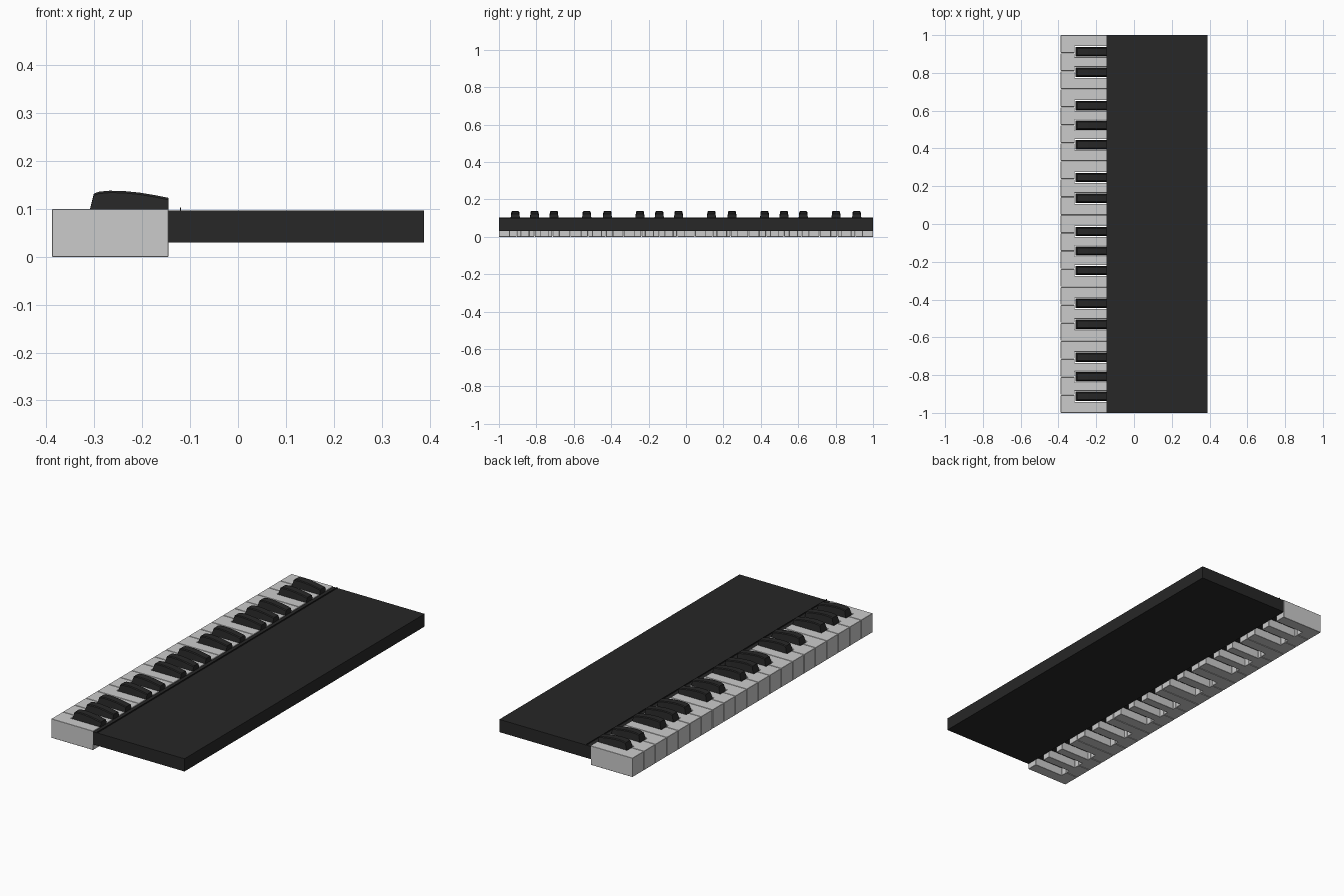
import bpy, bmesh

if "Cube" in bpy.data.objects:
    bpy.data.objects.remove(bpy.data.objects["Cube"])

N = 21                       # white keys, three octaves starting on the fourth note
STEP = 2.0 / N
FRONT, BACK, NOTCH = -0.388, -0.145, -0.315
SLOT = 0.029                 # half width of the slot around a black key
# black key after white key i (mod 7) -> sideways offset from the key boundary
SHARPS = {0: -0.008, 1: 0.0, 2: 0.008, 4: -0.007, 5: 0.008}


def material(name, c):
    m = bpy.data.materials.new(name)
    m.diffuse_color = (c, c, c, 1)
    m.use_nodes = True
    m.node_tree.nodes["Principled BSDF"].inputs["Base Color"].default_value = m.diffuse_color
    return m


dark = material("black_plastic", 0.02)


def finish(bm, name, mat=None, bevel=0.0):
    bmesh.ops.recalc_face_normals(bm, faces=bm.faces)
    me = bpy.data.meshes.new(name)
    bm.to_mesh(me)
    bm.free()
    ob = bpy.data.objects.new(name, me)
    bpy.context.collection.objects.link(ob)
    if mat:
        me.materials.append(mat)
    if bevel:
        mod = ob.modifiers.new("soft_edges", 'BEVEL')
        mod.width, mod.segments = bevel, 1
    return ob


def box(name, x0, x1, y0, y1, z0, z1, mat=None):
    bm = bmesh.new()
    bmesh.ops.create_cube(bm, size=1)
    for v in bm.verts:
        v.co = (x1 if v.co.x > 0 else x0, y1 if v.co.y > 0 else y0, z1 if v.co.z > 0 else z0)
    return finish(bm, name, mat)


def boundary(i):
    return -1 + i * STEP


def white_key(i):
    lo, hi = boundary(i), boundary(i + 1)
    gap = 0.0012
    a = lo + (gap if i else 0)
    b = hi - (gap if i < N - 1 else 0)
    pts = [(FRONT, a), (FRONT, b)]
    # notch on the +y side
    if i % 7 in SHARPS:
        s = hi + SHARPS[i % 7] - SLOT
        pts += [(NOTCH, b), (NOTCH, s), (BACK, s)]
    else:
        pts.append((BACK, b))
    # notch on the -y side
    if i and (i - 1) % 7 in SHARPS:
        s = lo + SHARPS[(i - 1) % 7] + SLOT
        pts += [(BACK, s), (NOTCH, s), (NOTCH, a)]
    else:
        pts.append((BACK, a))
    bm = bmesh.new()
    f = bm.faces.new([bm.verts.new((x, y, 0)) for x, y in pts])
    up = bmesh.ops.extrude_face_region(bm, geom=[f])["geom"]
    for v in up:
        if isinstance(v, bmesh.types.BMVert):
            v.co.z = 0.1
    finish(bm, f"white_key_{i + 1:02d}", None, 0.001)


# side outline of a black key: x at the base, x at the top, top height
TOP = [(-0.309, -0.301, 0.132), (-0.295, -0.290, 0.136), (-0.270, -0.268, 0.138),
       (-0.240, -0.240, 0.1375), (-0.205, -0.205, 0.134), (-0.175, -0.175, 0.129),
       (-0.145, -0.145, 0.123)]


def black_key(i):
    y = boundary(i + 1) + SHARPS[i % 7]
    bm = bmesh.new()
    rings = []
    for xb, xt, z in TOP:
        section = [(xb, -0.025, 0.04), (xb, -0.025, 0.1), (xt, -0.021, z - 0.004), (xt, -0.017, z),
                   (xt, 0.017, z), (xt, 0.021, z - 0.004), (xb, 0.025, 0.1), (xb, 0.025, 0.04)]
        rings.append([bm.verts.new((px, y + py, pz)) for px, py, pz in section])
    n = len(rings[0])
    for r, s in zip(rings, rings[1:]):
        for k in range(n):
            bm.faces.new((r[k], r[(k + 1) % n], s[(k + 1) % n], s[k]))
    # end caps, the front one split at the bend
    r = rings[0]
    bm.faces.new((r[0], r[1], r[6], r[7]))
    bm.faces.new(r[1:7])
    bm.faces.new(rings[-1])
    finish(bm, f"black_key_{i + 1:02d}", dark)


# keyboard
for i in range(N):
    white_key(i)
    if i % 7 in SHARPS:
        black_key(i)

# case behind the keys and the thin trim strip standing along it
box("case", BACK, 0.388, -1, 1, 0.03, 0.097, dark)
box("trim_strip", -0.121, -0.119, -1, 1, 0.09, 0.103, dark)
